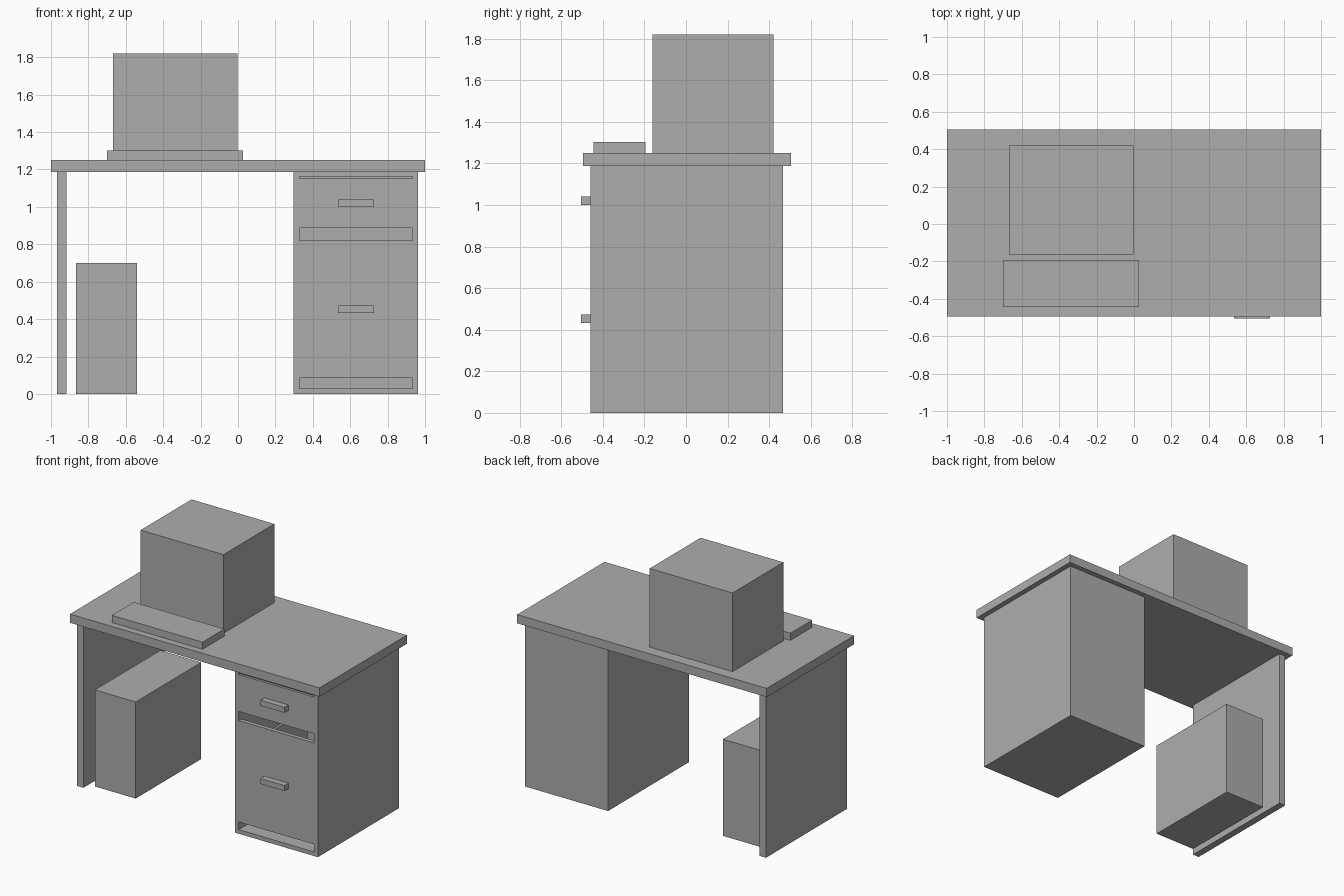
import bpy, bmesh

if "Cube" in bpy.data.objects:
    bpy.data.objects.remove(bpy.data.objects["Cube"])

grey = bpy.data.materials.new("plain_grey")
grey.diffuse_color = (0.42, 0.42, 0.42, 1)
grey.use_nodes = True
grey.node_tree.nodes["Principled BSDF"].inputs["Base Color"].default_value = grey.diffuse_color


def boxes(name, *ranges):
    """One object made of boxes given as (x0, x1, y0, y1, z0, z1)."""
    bm = bmesh.new()
    for x0, x1, y0, y1, z0, z1 in ranges:
        vs = bmesh.ops.create_cube(bm, size=1)["verts"]
        for v in vs:
            v.co = (x1 if v.co.x > 0 else x0,
                    y1 if v.co.y > 0 else y0,
                    z1 if v.co.z > 0 else z0)
    mesh = bpy.data.meshes.new(name)
    bm.to_mesh(mesh)
    bm.free()
    mesh.materials.append(grey)
    ob = bpy.data.objects.new(name, mesh)
    bpy.context.collection.objects.link(ob)
    return ob


# Desk top and left leg panel
FRONT, BACK, UNDER = -0.46, 0.467, 1.187
boxes("desk_top", (-1, 1, -0.495, 0.505, UNDER, 1.25))
boxes("leg_panel", (-0.968, -0.917, FRONT, BACK, 0, UNDER))

# Hollow drawer cabinet, open at the front
L, R, T = 0.298, 0.962, 0.03
boxes("cabinet",
      (L, L + T, FRONT, BACK, 0, UNDER),
      (R - T, R, FRONT, BACK, 0, UNDER),
      (L + T, R - T, FRONT, BACK, 0, T),
      (L + T, R - T, FRONT, BACK, 1.163, UNDER),
      (L + T, R - T, BACK - T, BACK, T, 1.163))


# Drawers: flush front, open-topped tray behind it, and a handle
def drawer(name, z0, z1, rim, handle_z):
    a, b, w = L + T, R - T, 0.02
    y0, y1 = FRONT + T, 0.32
    boxes(name + "_drawer",
          (a, b, FRONT, y0, z0, z1),
          (a + 0.003, a + w, y0, y1, z0, rim),
          (b - w, b - 0.003, y0, y1, z0, rim),
          (a + w, b - w, y1 - w, y1, z0, rim),
          (a + w, b - w, y0, y1 - w, z0, z0 + w))
    boxes(name + "_handle",
          (0.534, 0.726, -0.505, FRONT, handle_z - 0.02, handle_z + 0.02))


drawer("lower", 0.085, 0.82, 0.615, 0.453)
drawer("upper", 0.886, 1.153, 1.08, 1.02)

# Computer
boxes("computer_tower", (-0.867, -0.54, -0.40, 0.35, 0, 0.70))
boxes("monitor", (-0.667, -0.003, -0.162, 0.42, 1.25, 1.82))
boxes("keyboard", (-0.70, 0.027, -0.445, -0.195, 1.25, 1.302))
